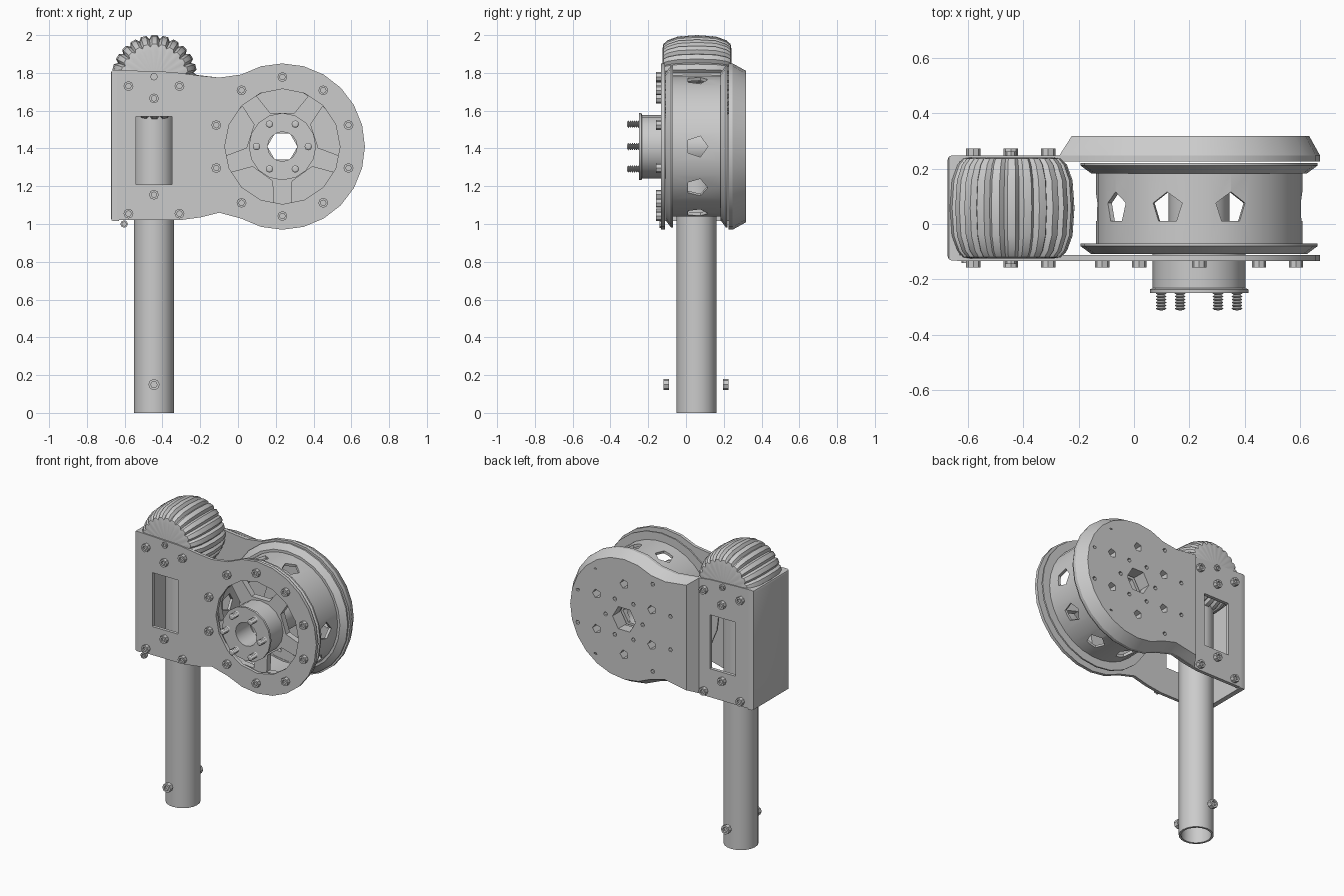
import bpy, bmesh, math
from math import cos, sin, radians, tau
from mathutils import Matrix

if "Cube" in bpy.data.objects:
    bpy.data.objects.remove(bpy.data.objects["Cube"])

CX, CZ = 0.235, 1.41      # reel axis
PX, PY = -0.445, 0.055    # pole axis


def finish(ob, angle=30):
    bpy.ops.object.select_all(action='DESELECT')
    ob.select_set(True)
    bpy.context.view_layer.objects.active = ob
    bpy.ops.object.shade_smooth_by_angle(angle=radians(angle))
    return ob


def from_bmesh(name, bm):
    me = bpy.data.meshes.new(name)
    bmesh.ops.remove_doubles(bm, verts=bm.verts, dist=1e-5)
    bmesh.ops.recalc_face_normals(bm, faces=bm.faces)
    bm.to_mesh(me)
    bm.free()
    ob = bpy.data.objects.new(name, me)
    bpy.context.collection.objects.link(ob)
    return ob


def lathe(name, x, z, profile, n, closed=False, ridge=None):
    """Revolve (radius, y) points about a y-parallel axis; ridge(k) scales radius."""
    bm = bmesh.new()
    rings = []
    for k in range(n):
        a, f = tau * k / n, (ridge(k) if ridge else 1)
        rings.append([bm.verts.new((x + r * f * cos(a), y, z + r * f * sin(a))) for r, y in profile])
    m = len(profile)
    for k in range(n):
        p, q = rings[k], rings[(k + 1) % n]
        for i in range(m if closed else m - 1):
            j = (i + 1) % m
            bm.faces.new((p[i], p[j], q[j], q[i]))
    return finish(from_bmesh(name, bm))


def ring(r, n, x=CX, z=CZ, turn=0):
    return [(x + r * cos(tau * k / n + turn), z + r * sin(tau * k / n + turn)) for k in range(n)]


def rect(x0, x1, z0, z1):
    return [(x0, z0), (x1, z0), (x1, z1), (x0, z1)]


def sheet(name, loops, y0, y1):
    """Flat plate in the xz plane; the later loops are holes."""
    cu = bpy.data.curves.new(name, 'CURVE')
    cu.dimensions, cu.fill_mode = '2D', 'BOTH'
    cu.extrude = (y1 - y0) / 2
    for pts in loops:
        sp = cu.splines.new('POLY')
        sp.points.add(len(pts) - 1)
        for p, (x, z) in zip(sp.points, pts):
            p.co = (x, z, 0, 1)
        sp.use_cyclic_u = True
    ob = bpy.data.objects.new(name, cu)
    bpy.context.collection.objects.link(ob)
    bpy.ops.object.select_all(action='DESELECT')
    ob.select_set(True)
    bpy.context.view_layer.objects.active = ob
    bpy.ops.object.convert(target='MESH')
    ob = bpy.context.view_layer.objects.active
    ob.data.transform(Matrix.Translation((0, (y0 + y1) / 2, 0)) @ Matrix.Rotation(radians(90), 4, 'X'))
    bm = bmesh.new()
    bm.from_mesh(ob.data)
    bmesh.ops.remove_doubles(bm, verts=bm.verts, dist=1e-5)
    bmesh.ops.recalc_face_normals(bm, faces=bm.faces)
    bm.to_mesh(ob.data)
    bm.free()
    return finish(ob)


def bolt(name, x, z, y, s, r=0.026, h=0.028):
    lathe(name, x, z, [(0, y), (r, y), (r, y + s * h), (r * .55, y + s * h),
                       (r * .55, y + s * h * .5), (0, y + s * h * .5)], 8)


# side plates with window; the front one has a large round opening
arc = [(CX + .437 * cos(radians(a)), CZ + .44 * sin(radians(a))) for a in range(-120, 121, 15)]
outline = arc + [(-.1, 1.775), (-.2, 1.785), (-.35, 1.805), (-.64, 1.815),
                 (-.64, 1.02), (-.31, 1.02), (-.2, 1.035), (-.1, 1.06)]
window = rect(-.54, -.35, 1.21, 1.57)
sheet("front_plate", [outline, window, ring(.305, 16)], -.133, -.112)
sheet("back_plate", [outline, window, ring(.09, 6)], .225, .247)

# thick back cover with sloping rim, centre hole and small holes
cover_line = arc + [(-.1, 1.775), (-.27, 1.795), (-.27, 1.025), (-.1, 1.06)]
holes = [ring(.085, 6)]
holes += [ring(.03, 5, CX + .235 * cos(radians(a)), CZ + .235 * sin(radians(a))) for a in range(30, 390, 60)]
holes += [ring(.014, 6, CX + .36 * cos(radians(a)), CZ + .36 * sin(radians(a))) for a in range(18, 378, 36)]
holes += [ring(.014, 6, CX + .137 * cos(radians(a)), CZ + .137 * sin(radians(a))) for a in range(0, 360, 60)]
cover = sheet("back_cover", [cover_line] + holes, .247, .318)
for v in cover.data.vertices:
    if v.co.y > .3 and math.hypot(v.co.x - CX, v.co.z - CZ) > .39:
        v.co.x = CX + (v.co.x - CX) * .91
        v.co.z = CZ + (v.co.z - CZ) * .91

# left end panel joining the plates
bm = bmesh.new()
bmesh.ops.create_cube(bm, size=1, matrix=Matrix.Translation((-.652, .058, 1.415)) @ Matrix.Diagonal((.042, .38, .8, 1)))
edges = [e for e in bm.edges if all(v.co.x < -.66 for v in e.verts)]
bmesh.ops.bevel(bm, geom=edges, offset=.015, segments=2, affect='EDGES', profile=.5)
finish(from_bmesh("end_panel", bm))

# hollow pole running up inside the housing
pole = lathe("pole", 0, 0, [(.106, 0), (.106, -1.7), (.092, -1.7), (.092, 0)], 20, True)
pole.data.transform(Matrix.Translation((PX, PY, 0)) @ Matrix.Rotation(radians(-90), 4, 'X'))
if max(v.co.z for v in pole.data.vertices) < 1:
    pole.data.transform(Matrix.Diagonal((1, 1, -1, 1)))
    pole.data.flip_normals()

# pins at the foot of the pole
bolt("foot_pin_front", PX, .15, -.09, -1, .03, .03)
bolt("foot_pin_back", PX, .15, .195, 1, .03, .03)

# ridged wheel on top
half = [(0, -.183), (.15, -.183), (.18, -.178), (.2, -.155), (.22, -.1), (.227, 0)]
prof = [(r, y + .058) for r, y in half + [(r, -y) for r, y in half[-2::-1]]]
lathe("ridged_wheel", PX + .003, 1.773, prof, 96, False, lambda k: 1 if (k + 1) % 4 < 3 else .92)

# spool drum with a row of five-sided holes
drum = lathe("spool_drum", CX, CZ, [(.373, -.08), (.373, .19), (.355, .19), (.355, -.08)], 30, True)
bm = bmesh.new()
for k in range(10):
    if k == 1:
        continue
    a = radians(36 * k)
    place = (Matrix.Translation((CX + .37 * cos(a), .058, CZ + .37 * sin(a)))
             @ Matrix.Rotation(-a, 4, 'Y') @ Matrix.Rotation(radians(90), 4, 'Y'))
    bmesh.ops.create_cone(bm, cap_ends=True, segments=5, radius1=.058, radius2=.058, depth=.12, matrix=place)
cutter = from_bmesh("drum_hole_cutter", bm)
cutter.hide_render = True
mod = drum.modifiers.new("holes", 'BOOLEAN')
mod.operation, mod.object, mod.solver = 'DIFFERENCE', cutter, 'EXACT'
bpy.context.view_layer.objects.active = drum
bpy.ops.object.modifier_apply(modifier=mod.name)
bpy.data.objects.remove(cutter)

# spool flanges, both flaring toward the back
for side, y in (("front", -.108), ("back", .183)):
    lathe(side + "_flange", CX, CZ, [(.39, y), (.428, y + .028), (.428, y + .038), (.345, y + .038), (.345, y)], 24, True)

# five-spoked webs inside the spool
petals = []
for k in range(5):
    mid = 90 + 72 * k
    petals.append([(CX + r * cos(radians(mid + d)), CZ + r * sin(radians(mid + d)))
                   for r, d in ((.19, -20), (.3, -27), (.32, -10), (.32, 10), (.3, 27), (.19, 20))])
for side, y0, y1 in (("front", -.1, -.06), ("back", .185, .215)):
    sheet(side + "_web", [ring(.36, 30), ring(.08, 6)] + petals, y0, y1)

# hub with mounting flange
lathe("hub", CX, CZ, [(.178, -.25), (.178, -.236), (.168, -.232), (.168, -.08), (.11, -.06),
                      (.11, .2), (.078, .2), (.078, -.25)], 16, True)

# six threaded studs on the hub
for k in range(6):
    a = radians(60 * k)
    thread = [(0, -.24)] + [(.02 if i % 2 else .012, -.245 - .0055 * i) for i in range(13)] + [(0, -.312)]
    lathe(f"hub_stud_{k}", CX + .137 * cos(a), CZ + .137 * sin(a), thread, 8)

# bolts around the reel and on the housing
for k in range(10):
    a = radians(18 + 36 * k)
    bolt(f"reel_bolt_{k}", CX + .368 * cos(a), CZ + .368 * sin(a), -.13, -1)
spots = [(x, z) for x in (-.58, -.31) for z in (1.055, 1.73)] + [(PX, 1.155), (PX, 1.665)]
for i, (x, z) in enumerate(spots):
    bolt(f"front_bolt_{i}", x, z, -.13, -1)
    bolt(f"back_bolt_{i}", x, z, .245, 1)
bolt("axle_end_front", PX, 1.78, -.13, -1, .02, .014)
bolt("axle_end_back", PX, 1.78, .245, 1, .02, .016)
bolt("corner_bolt", -.603, 1.0, -.115, -1, .02, .025)
